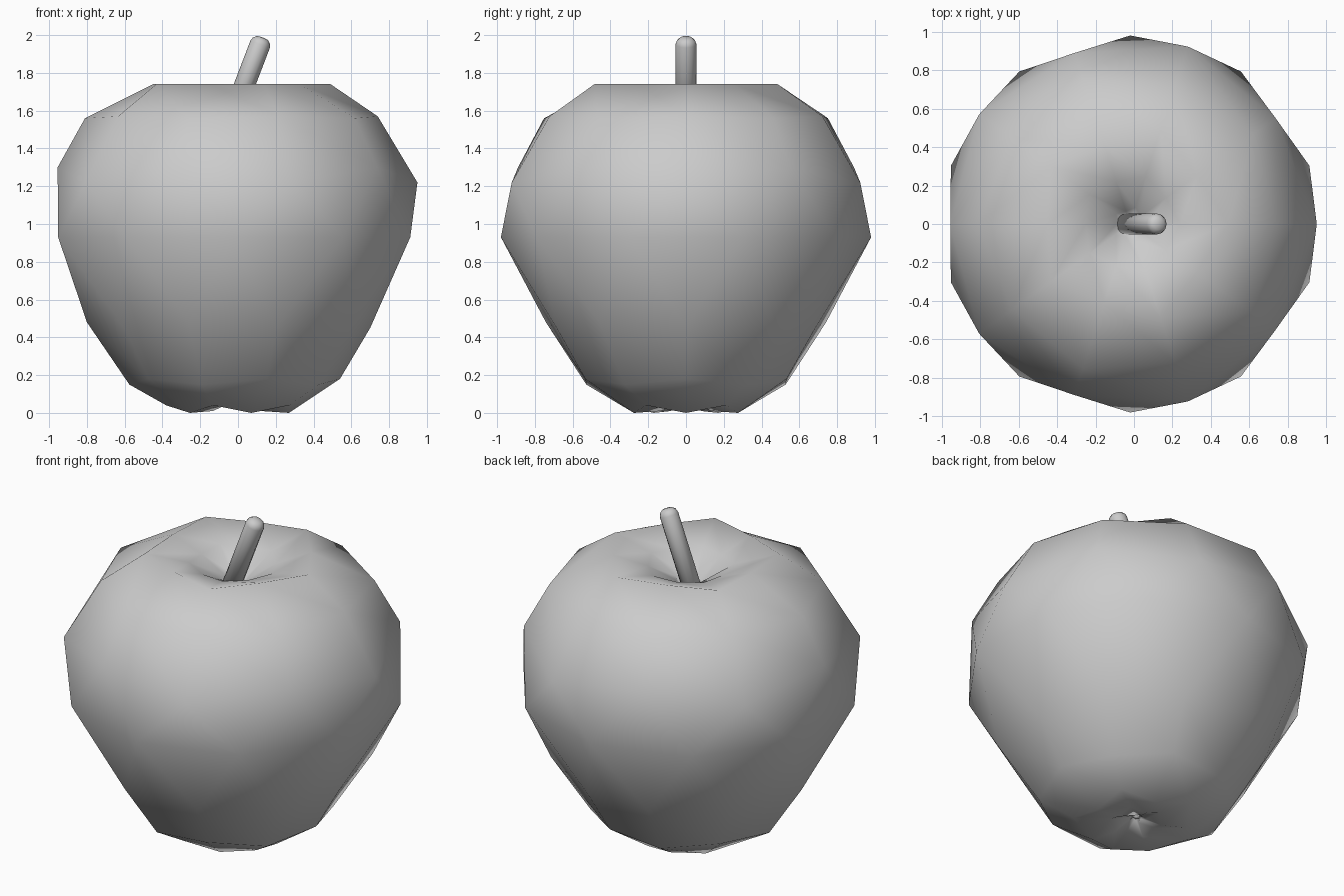
import bpy, bmesh
from math import cos, sin, radians
from mathutils import Matrix, Vector

if "Cube" in bpy.data.objects:
    bpy.data.objects.remove(bpy.data.objects["Cube"])

CX = -0.02  # axis of the fruit


def finish(bm, name):
    bmesh.ops.recalc_face_normals(bm, faces=bm.faces[:])
    for f in bm.faces:
        f.smooth = True
    mesh = bpy.data.meshes.new(name)
    bm.to_mesh(mesh)
    bm.free()
    ob = bpy.data.objects.new(name, mesh)
    bpy.context.collection.objects.link(ob)
    return ob


def lathe(bm, rings, n, start=None, end=None):
    """Each ring: (r, z) of even points, (r, z) of odd points, half-step offset."""
    loops = []
    for even, odd, off in rings:
        loop = []
        for k in range(n):
            r, z = odd if k % 2 else even
            a = radians(360 / n) * (k + off)
            loop.append(bm.verts.new((r * cos(a), r * sin(a), z)))
        loops.append((loop, off))
    for (a, oa), (b, ob) in zip(loops, loops[1:]):
        for k in range(n):
            j = (k + 1) % n
            if oa == ob:
                bm.faces.new((a[k], a[j], b[j], b[k]))
            elif ob > oa:
                bm.faces.new((a[k], a[j], b[k]))
                bm.faces.new((a[j], b[j], b[k]))
            else:
                bm.faces.new((a[k], b[j], b[k]))
                bm.faces.new((a[k], a[j], b[j]))
    for z, (loop, _) in ((start, loops[0]), (end, loops[-1])):
        if z is not None:
            tip = bm.verts.new((0, 0, z))
            for k in range(n):
                bm.faces.new((loop[k], loop[(k + 1) % n], tip))


# fruit body: five-lobed rings from the stem hollow to the base hollow
bm = bmesh.new()
lathe(bm, [
    ((0.09, 1.58), (0.07, 1.58), 0),
    ((0.26, 1.68), (0.23, 1.67), 0),
    ((0.51, 1.74), (0.43, 1.74), 0),
    ((0.76, 1.57), (0.79, 1.56), 0),
    ((0.97, 1.22), (0.935, 1.30), 0),
    ((0.98, 0.93), (0.98, 0.93), 0.5),
    ((0.72, 0.45), (0.78, 0.48), 0),
    ((0.56, 0.18), (0.555, 0.15), 0),
    ((0.29, 0.0), (0.36, 0.04), 0),
    ((0.14, 0.01), (0.15, 0.04), 0),
    ((0.05, 0.05), (0.02, 0.06), 0),
], 10, start=1.46, end=0.14)
bm.transform(Matrix.Translation((CX, 0, 0)))
finish(bm, "fruit_body")

# leaning stem with a rounded end
bm = bmesh.new()
length = 0.573
lathe(bm, [((r, z), (r, z), 0) for r, z in
           ((0.055, 0), (0.055, length - 0.035), (0.048, length - 0.015), (0.03, length))],
      12, start=0, end=length + 0.003)
lean = Vector((0.205, 0, 0.535)).to_track_quat('Z', 'Y').to_matrix().to_4x4()
bm.transform(Matrix.Translation((-0.075, 0, 1.45)) @ lean)
finish(bm, "stem")

# small blossom end inside the base hollow
bm = bmesh.new()
bmesh.ops.create_icosphere(bm, subdivisions=1, radius=0.025,
                           matrix=Matrix.Translation((CX, 0, 0.07)))
finish(bm, "blossom_end")
